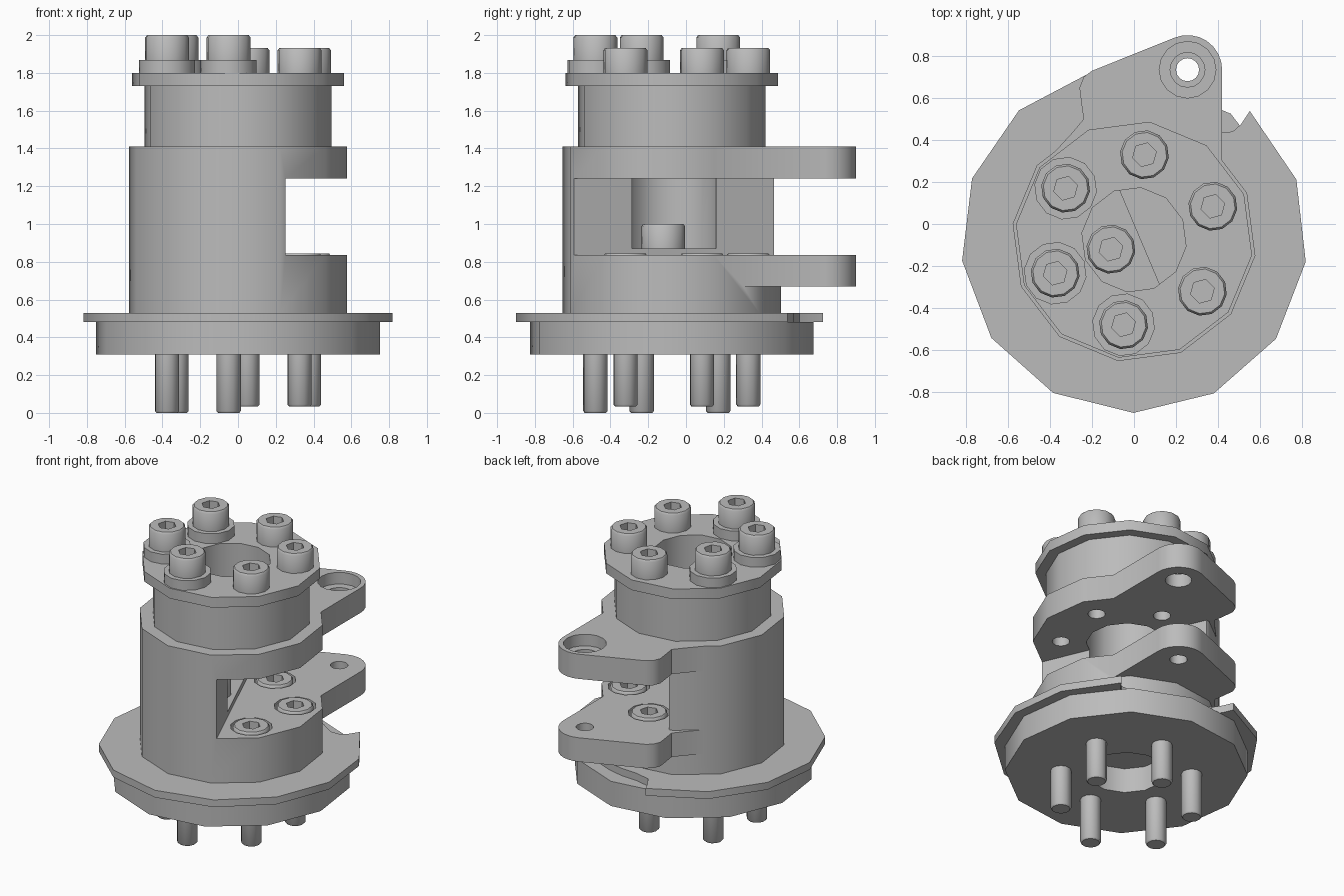
import bpy
import math

if "Cube" in bpy.data.objects:
    bpy.data.objects.remove(bpy.data.objects["Cube"], do_unlink=True)

AXIS = (0, -0.075)
PHASE = 22.5

grey = bpy.data.materials.new("machined grey")
grey.use_nodes = True
grey.diffuse_color = (0.5, 0.5, 0.5, 1)
grey.node_tree.nodes["Principled BSDF"].inputs["Base Color"].default_value = (0.5, 0.5, 0.5, 1)


def polar(radius, angle, centre=AXIS):
    a = math.radians(angle)
    return centre[0] + radius * math.cos(a), centre[1] + radius * math.sin(a)


def arc(radius, start, end, steps, centre=AXIS):
    return [polar(radius, start + (end - start) * i / steps, centre) for i in range(steps + 1)]


def stack(name, layers):
    """Closed solid through a list of (outline, height) layers."""
    n = len(layers[0][0])
    verts = [(x, y, z) for outline, z in layers for x, y in outline]
    faces = [list(range(n))[::-1], list(range(len(verts) - n, len(verts)))]
    for k in range(len(layers) - 1):
        for i in range(n):
            j = (i + 1) % n
            faces.append([k * n + i, k * n + j, k * n + n + j, k * n + n + i])
    mesh = bpy.data.meshes.new(name)
    mesh.from_pydata(verts, [], faces)
    mesh.materials.append(grey)
    obj = bpy.data.objects.new(name, mesh)
    bpy.context.collection.objects.link(obj)
    return obj


def prism(name, outline, low, high):
    return stack(name, [(outline, low), (outline, high)])


def turned(name, centre, profile, sides=12, phase=PHASE):
    return stack(name, [(arc(r, phase, phase + 360, sides, centre)[:-1], z) for r, z in profile])


def disc(name, radius, low, high, centre=AXIS, sides=12):
    return turned(name, centre, [(radius, low), (radius, high)], sides)


def combine(obj, tool, operation="DIFFERENCE"):
    tool.hide_render = True
    mod = obj.modifiers.new("join", "BOOLEAN")
    mod.operation = operation
    mod.solver = "EXACT"
    mod.object = tool
    bpy.context.view_layer.objects.active = obj
    bpy.ops.object.modifier_apply(modifier=mod.name)
    bpy.data.objects.remove(tool, do_unlink=True)


def drill(obj, radius, low, high, centre=AXIS, sides=12):
    combine(obj, disc("drill", radius, low, high, centre, sides))


def smooth(obj):
    bpy.ops.object.select_all(action="DESELECT")
    obj.select_set(True)
    bpy.context.view_layer.objects.active = obj
    bpy.ops.object.shade_smooth_by_angle(angle=math.radians(38))


# Base: register disc with a blind bore, and a flange notched at the back
base = disc("base_disc", 0.757, 0.31, 0.48)
drill(base, 0.25, 0.2, 0.6)
flange = prism("base_flange",
               arc(0.825, 104, 408, 11) + [(0.51, 0.475), (0.47, 0.44)]
               + arc(0.65, 52, 92, 4) + [(-0.13, 0.6), (-0.17, 0.66)], 0.48, 0.53)

# Body with a side pocket cut along a slanted plane
body = disc("body", 0.583, 0.53, 1.41)
pocket = prism("pocket", [(0.391, -0.92), (1.5, -0.92), (1.5, 1.2), (-0.508, 1.2)], 0.835, 1.24)
combine(body, pocket)

# Two lugs reaching out at the back
LUG = (0.255, 0.735)
lug_outline = ([(0.42, 0.3)] + arc(0.165, 0, 112, 8, LUG)
               + [(-0.2, 0.73), (-0.24, 0.7), (-0.26, 0.65), (-0.25, 0.57), (-0.24, 0.5),
                  (-0.29, 0.44), (-0.4, 0.32), (-0.3, 0.1), (0.3, 0.1)])
for low, high in ((0.67, 0.835), (1.24, 1.41)):
    combine(body, prism("lug", lug_outline, low, high), "UNION")
drill(body, 0.055, 0.6, 0.95, LUG, 16)
drill(body, 0.083, 1.2, 1.5, LUG, 16)
drill(body, 0.135, 1.33, 1.5, LUG, 16)
drill(body, 0.25, 0.87, 1.5)

# Neck and top flange share the bore
neck = disc("neck", 0.5, 1.41, 1.73)
top_flange = disc("top_flange", 0.567, 1.73, 1.80)
for part in (neck, top_flange):
    drill(part, 0.25, 1.3, 1.9)

# Socket screw head, reused for every screw
head = turned("screw_head", (0, 0), [(0.117, 0), (0.117, 0.12), (0.107, 0.133)])
combine(head, turned("socket", (0, 0), [(0.058, 0.06), (0.058, 0.3)], 6, 15))
smooth(head)
head.location = (-0.11, -0.12, 0.867)


def place_head(name, spot, z):
    copy = bpy.data.objects.new(name, head.data)
    copy.location = (*spot, z)
    bpy.context.collection.objects.link(copy)


# Ring of six screws: three over the pocket, three on washers
for i in range(6):
    spot = polar(0.408, 83 - 60 * i)
    over_pocket = i < 3
    tip = 0.035 if over_pocket else 0
    stud = turned(f"stud_{i}", spot, [(0.057, tip), (0.065, tip + 0.01), (0.065, 0.34)])
    smooth(stud)
    if over_pocket:
        drill(body, 0.132, 0.72, 0.95, spot)
        drill(body, 0.055, 1.1, 1.34, spot)
        place_head(f"pocket_screw_{i}", spot, 0.712)
        place_head(f"top_screw_{i}", spot, 1.80)
    else:
        smooth(disc(f"washer_{i}", 0.15, 1.80, 1.867, spot))
        place_head(f"top_screw_{i}", spot, 1.867)

for part in (base, flange, body, neck, top_flange):
    smooth(part)
